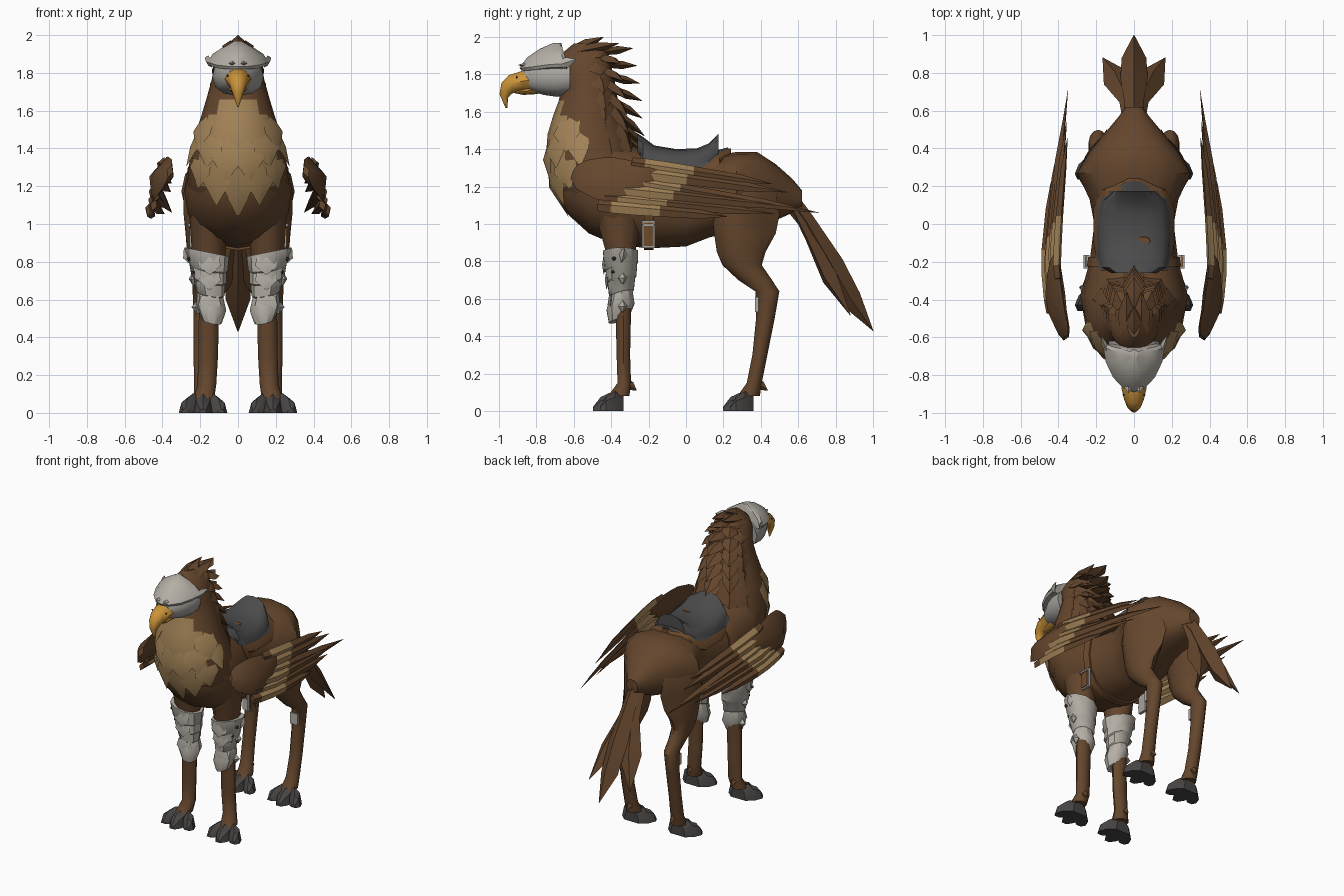
import bpy, bmesh, math
from mathutils import Vector as V

if "Cube" in bpy.data.objects:
    bpy.data.objects.remove(bpy.data.objects["Cube"])

COLOURS = {"brown": (0.128, 0.061, 0.026), "tan": (0.36, 0.225, 0.095),
           "plate": (0.46, 0.43, 0.38), "face_grey": (0.38, 0.36, 0.335),
           "beak_gold": (0.60, 0.29, 0.04), "claw_grey": (0.065, 0.06, 0.058),
           "saddle_grey": (0.072, 0.07, 0.07), "worn_leather": (0.15, 0.068, 0.025)}
MATS = {}
for key, col in COLOURS.items():
    MATS[key] = bpy.data.materials.new(key)
    MATS[key].diffuse_color = (*col, 1)


def finish(bm, name, mats, mirror=False, angle=40):
    bmesh.ops.recalc_face_normals(bm, faces=bm.faces)
    me = bpy.data.meshes.new(name)
    bm.to_mesh(me)
    bm.free()
    ob = bpy.data.objects.new(name, me)
    bpy.context.collection.objects.link(ob)
    for m in mats:
        me.materials.append(MATS[m])
    if mirror:
        ob.modifiers.new("Mirror", 'MIRROR')
    bpy.ops.object.select_all(action='DESELECT')
    ob.select_set(True)
    bpy.context.view_layer.objects.active = ob
    bpy.ops.object.shade_smooth_by_angle(angle=math.radians(angle))
    return ob


def skin(bm, rings, mats=None):
    """Bridge a list of vertex rings and cap both ends."""
    vr = [[bm.verts.new(p) for p in r] for r in rings]
    n = len(vr[0])
    for k in range(len(vr) - 1):
        for i in range(n):
            j = (i + 1) % n
            f = bm.faces.new((vr[k][i], vr[k][j], vr[k + 1][j], vr[k + 1][i]))
            f.material_index = mats[k] if mats else 0
    bm.faces.new(vr[0]).material_index = mats[0] if mats else 0
    bm.faces.new(vr[-1]).material_index = mats[-1] if mats else 0


def ring(x, y, z, rx, rv, a=0, n=12, p=1.0):
    """Oval ring; the second axis is tilted by a degrees from y towards z."""
    pts = []
    for i in range(n):
        t = 2 * math.pi * i / n
        c, s = math.cos(t), math.sin(t)
        c, s = math.copysign(abs(c) ** p, c), math.copysign(abs(s) ** p, s)
        r = math.radians(a)
        pts.append(V((x + rx * c, y + rv * s * math.cos(r), z + rv * s * math.sin(r))))
    return pts


def loft(name, rings, mat, mirror=False, n=12, p=1.0, clamp=None, angle=40):
    bm = bmesh.new()
    skin(bm, [[clamp(q) if clamp else q for q in ring(*r, n=n, p=p)] for r in rings])
    return finish(bm, name, [mat], mirror, angle)


def along(rows, x=0):
    """Rings along y from (y, top, bottom, half width)."""
    return [(x, y, (t + b) / 2, w, (t - b) / 2, 90) for y, t, b, w in rows]


def blade(bm, pts, widths, normal, thick, mats=None):
    """Feather or spike with a diamond section along a path."""
    pts, rings, wm = [V(p) for p in pts], [], max(widths)
    for i, (p, w) in enumerate(zip(pts, widths)):
        tan = (pts[min(i + 1, len(pts) - 1)] - pts[max(i - 1, 0)]).normalized()
        side = tan.cross(V(normal)).normalized()
        up = side.cross(tan) * thick * w / wm
        rings.append([p + side * w, p + up, p - side * w, p - up])
    skin(bm, rings, mats)


def spike(bm, base, tip, w, normal, thick=0.012, mat=0):
    b, t = V(base), V(tip)
    blade(bm, [b, b.lerp(t, .5), t], [w * .8, w, .002], normal, thick, [mat] * 2)


def box(bm, c, s):
    vs = bmesh.ops.create_cube(bm, size=1)['verts']
    for v in vs:
        v.co = V((v.co.x * s[0] + c[0], v.co.y * s[1] + c[1], v.co.z * s[2] + c[2]))


# Torso
loft("torso", along([(-.69, 1.36, 1.16, .08), (-.63, 1.44, 1.05, .18), (-.52, 1.49, .95, .26),
     (-.38, 1.46, .89, .285), (-.2, 1.39, .87, .235), (0, 1.34, .88, .21), (.13, 1.36, .93, .235),
     (.27, 1.385, .96, .3), (.38, 1.385, 1.0, .235), (.48, 1.32, 1.02, .155),
     (.57, 1.24, 1.06, .08), (.62, 1.18, 1.09, .045)]), "brown", n=16, p=.88)

# Neck with a pale throat: z, centre y, half width, half depth
NECK = [(1.0, -.44, .15, .1), (1.2, -.46, .27, .25), (1.35, -.5, .255, .25), (1.48, -.52, .225, .22),
        (1.58, -.525, .192, .185), (1.66, -.522, .168, .158), (1.76, -.52, .14, .14),
        (1.85, -.54, .125, .14), (1.91, -.54, .09, .125), (1.965, -.53, .035, .07)]


def neck_at(z):
    for a, b in zip(NECK, NECK[1:]):
        if z <= b[0]:
            t = max(0, (z - a[0]) / (b[0] - a[0]))
            return [a[k] + t * (b[k] - a[k]) for k in (1, 2, 3)]
    return NECK[-1][1:]


def on_neck(deg, z, out=0.0):
    """Point on the neck; 0 degrees is the front, 180 the back."""
    cy, rx, ry = neck_at(z)
    s, c = math.sin(math.radians(deg)), math.cos(math.radians(deg))
    return V(((rx + out) * s, cy - (ry + out) * c, z))


bm = bmesh.new()
skin(bm, [ring(0, cy, z, rx, ry, n=20) for z, cy, rx, ry in NECK])
for f in bm.faces:
    c = f.calc_center_median()
    cy, rx, ry = neck_at(c.z)
    if 1.2 < c.z < 1.66 and abs(c.x) < (.8 if c.z < 1.58 else .6) * rx and c.y < cy:
        f.material_index = 1
finish(bm, "neck", ["brown", "tan"])

# Breast feathers lying in two overlapping rows
bm = bmesh.new()
for degs, top, low, out in (((0, 26, 50, 74), 1.36, 1.04, .012), ((13, 38, 58), 1.47, 1.2, .014)):
    for d in degs:
        for s in ((1, -1) if d else (1,)):
            tip_z = low + .27 * (d / 75) ** 1.5
            top_z = max(top, tip_z + .2)
            mid_z = (top_z + tip_z) / 2
            blade(bm, [on_neck(s * d, top_z, -.02), on_neck(s * d, mid_z, .002),
                       on_neck(s * d, tip_z, .055 if tip_z < 1.14 else .025 if d > 70 else out)],
                  [.05, .085 if d < 70 else .06, .002],
                  (math.sin(math.radians(s * d)), -math.cos(math.radians(d)), 0), .02)
finish(bm, "breast_feathers", ["tan"], angle=50)

# Mane of spikes down the nape
bm = bmesh.new()
for i in range(8):
    z = 1.92 - .066 * i
    for d in (180, 148, 118):
        for s in ((1, -1) if d < 180 else (1,)):
            b = on_neck(s * d, z - (.03 if d == 148 else 0), -.02)
            out = V((math.sin(math.radians(s * d)), -math.cos(math.radians(d)), 0))
            reach = (.15 if d == 180 else .1 if d == 148 else .05) * (1 - .06 * max(0, i - 3))
            t = b + out * reach + V((0, .01, .02 - .028 * min(i, 5) - .05 * (d < 180)))
            spike(bm, b, t, .055, (out.x, out.y * .3, .9) if d == 180 else out, .022)
for x, y, ty, tz in ((0, -.62, -.44, 2.0), (.04, -.58, -.36, 1.965), (-.04, -.58, -.36, 1.965)):
    spike(bm, (x, y, 1.92), (x, ty, tz), .045, (0, 0, 1), .03)
finish(bm, "mane", ["brown"], angle=40)

# Head, beak and helmet
loft("face", along([(-.62, 1.88, 1.69, .136), (-.69, 1.88, 1.68, .136), (-.76, 1.87, 1.69, .115),
     (-.83, 1.85, 1.71, .08), (-.865, 1.83, 1.74, .05)]), "face_grey", p=.85)
loft("upper_beak", [(0, -.8, 1.77, .075, .06, 90), (0, -.87, 1.765, .066, .058, 92),
     (0, -.93, 1.75, .052, .052, 110), (0, -.96, 1.725, .04, .042, 132),
     (0, -.974, 1.685, .026, .026, 158), (0, -.96, 1.62, .004, .005, 180)], "beak_gold", n=10, p=1.1)
loft("lower_beak", along([(-.79, 1.74, 1.695, .055), (-.87, 1.73, 1.69, .04), (-.92, 1.72, 1.7, .012)]),
     "beak_gold", n=8)
loft("helmet", [(0, -.65, 1.82, .155, .23), (0, -.65, 1.835, .163, .24), (0, -.665, 1.89, .132, .185),
     (0, -.675, 1.935, .08, .11), (0, -.685, 1.968, .02, .025)], "plate", n=16, p=1.12, angle=25,
     clamp=lambda q: V((q.x, min(q.y, -.635 - .25 * max(0, q.z - 1.84)), q.z + .3 * max(0, abs(q.x) - .09))))
bm = bmesh.new()
spike(bm, (.14, -.68, 1.85), (.175, -.59, 1.88), .028, (1, 0, 0), .015)
spike(bm, (.03, -.84, 1.85), (.03, -.895, 1.85), .02, (0, 0, 1))
finish(bm, "helmet_points", ["plate"], True)
bm = bmesh.new()
for c, r in (((.062, -.822, 1.865), .009), ((.262, -.385, .815), .012), ((.23, -.39, .745), .012),
             ((.055, -.905, 1.785), .006)):
    vs = bmesh.ops.create_icosphere(bm, subdivisions=1, radius=r)['verts']
    bmesh.ops.translate(bm, verts=vs, vec=c)
finish(bm, "rivets", ["claw_grey"], True)


# Legs
def hip_shape(q):
    """Draw the haunch in to a ridge at its widest point."""
    lim = .31 - (.72 * (q.y - .27) if q.y > .27 else .6 * (.27 - q.y))
    return V((min(q.x, lim) if q.z > .93 else q.x, q.y, q.z))


loft("front_leg", [(.16, -.36, 1.08, .1, .14), (.155, -.35, .86, .09, .085), (.15, -.34, .6, .055, .05),
     (.155, -.335, .48, .053, .042), (.158, -.335, .3, .052, .038), (.165, -.33, .15, .05, .038),
     (.18, -.36, .08, .055, .06)], "brown", True, n=10)
loft("hind_leg", [(.15, .32, 1.28, .06, .08), (.17, .32, 1.17, .14, .16), (.19, .32, 1.05, .12, .18),
     (.19, .315, .95, .1, .165), (.19, .295, .85, .08, .13), (.19, .3, .78, .066, .105),
     (.19, .37, .7, .052, .09), (.19, .435, .64, .05, .064), (.19, .425, .5, .045, .05),
     (.19, .395, .3, .045, .04), (.185, .365, .15, .048, .04), (.18, .335, .08, .055, .06)],
     "brown", True, n=12, p=1.05, clamp=hip_shape)

# Clawed feet and heel spurs
bm, spurs = bmesh.new(), bmesh.new()
for dy in (0, .695):
    for dx, tip in ((-.09, -.46), (0, -.497), (.09, -.46)):
        x, y0 = .185 + .15 * dx, -.335
        rows = [(y0, .085, .045, 0), (y0 + (tip - y0) * .35, .105, .058, .45),
                (y0 + (tip - y0) * .75, .075, .046, .85), (tip, .022, .02, 1)]
        skin(bm, [[V((q.x, q.y, max(0, q.z))) for q in ring(x + dx * k * .9, y + dy, 0, w, h, 90, n=8)]
                  for y, h, w, k in rows])
    spike(spurs, (.175, -.33 + dy, .16), (.175, -.265 + dy * 1.01, .11), .025, (1, 0, 0), .02)
finish(bm, "claws", ["claw_grey"], True, 30)
finish(spurs, "heel_spurs", ["brown"], True)

# Layered shin armour, higher on the outside, with small outer points
loft("shin_armour", [(.165, -.35, .85, .118, .098), (.158, -.347, .775, .104, .094),
     (.158, -.345, .765, .098, .087), (.153, -.345, .705, .092, .085), (.153, -.345, .697, .085, .077),
     (.147, -.345, .635, .075, .07), (.147, -.345, .627, .069, .062), (.142, -.35, .56, .08, .078),
     (.138, -.36, .49, .052, .055)], "plate", True, n=10, angle=35,
     clamp=lambda q: V((q.x, q.y, q.z + .2 * (q.x - .155) + .25 * (q.y + .35) * (q.z < .8))))
bm = bmesh.new()
for z, x, t in ((.81, .24, .285), (.71, .22, .26), (.56, .19, .245)):
    spike(bm, (x, -.345, z), (t, -.33, z + (.06 if z > .8 else 0)), .035, (0, 1, 0), .025)
for z, y in ((.8, -.43), (.72, -.415), (.59, -.4)):
    spike(bm, (.15, y, z + .03), (.15, y - .01, z - .07), .06, (0, -1, 0), .014)
box(bm, (.19, .378, .57), (.06, .02, .08))
finish(bm, "armour_points", ["plate"], True)


# Folded wings
def wing_x(y, z):
    knots = [(-.62, .395), (-.45, .44), (-.2, .458), (.2, .418), (.75, .328)]
    for (a, xa), (b, xb) in zip(knots, knots[1:]):
        if y <= b:
            return xa + (y - a) / (b - a) * (xb - xa) - .25 * (z - 1.12)


bm = bmesh.new()
OUT = (.95, 0, .3)
COVERT = [(-.6, 1.28, .04), (-.56, 1.265, .085), (-.46, 1.245, .12), (-.37, 1.235, .125),
          (-.27, 1.25, .095), (-.19, 1.275, .06), (-.14, 1.29, .01)]
blade(bm, [(wing_x(y, z), y, z) for y, z, w in COVERT], [w for y, z, w in COVERT], OUT, .055)
TIPS = [(1.325, .46, 1.215), (1.285, .54, 1.17), (1.24, .71, 1.06),
        (1.19, .6, 1.085), (1.145, .47, 1.055), (1.1, .22, 1.04)]
for i, (z0, ty, tz) in enumerate(TIPS):
    t0 = -.22 - .036 * i
    ys = [t0 - .07, t0, t0 + .13, t0 + .26, t0 + .26 + (ty - t0 - .26) * .6, ty]
    pts = []
    for y in ys:
        z = z0 + (tz - z0) * (y - ys[0]) / (ty - ys[0])
        pts.append((wing_x(y, z) + .006 * (i % 2), y, z))
    blade(bm, pts, [.032, .037, .037, .034, .026, .001], OUT, .022, [0, 1, 1, 0, 0])
finish(bm, "wing", ["brown", "tan"], True, 50)

# Tail fan
bm = bmesh.new()
blade(bm, [(0, .5, 1.2), (0, .64, 1.02), (0, .78, .78), (0, .88, .6), (0, 1.0, .43)],
      [.055, .05, .072, .065, .002], (0, .85, .5), .065)
for s in (1, -1):
    blade(bm, [(.02 * s, .55, 1.15), (.035 * s, .66, .93), (.088 * s, .77, .71), (.165 * s, .88, .51)],
          [.04, .045, .078, .002], (s * .3, .8, .5), .045)
finish(bm, "tail", ["brown"], angle=50)

# Saddle, pad, worn patch, girth strap and buckles
loft("saddle", along([(-.26, 1.485, 1.22, .12), (-.23, 1.465, 1.2, .175), (-.17, 1.42, 1.2, .192),
     (-.05, 1.4, 1.2, .195), (.06, 1.405, 1.2, .187), (.12, 1.43, 1.2, .17), (.175, 1.485, 1.22, .11)]),
     "saddle_grey", n=16, p=.8, clamp=lambda q: V((q.x, q.y, max(q.z, 1.31))))
loft("saddle_pad", along([(-.245, 1.41, 1.2, .19), (-.1, 1.375, 1.15, .205), (.08, 1.375, 1.15, .205),
     (.17, 1.395, 1.2, .17), (.225, 1.41, 1.3, .05)]), "saddle_grey", n=16, p=.85,
     clamp=lambda q: V((q.x, q.y, max(q.z, 1.27))))
loft("pad_trim", along([(-.255, 1.39, 1.19, .19), (-.1, 1.36, 1.14, .214), (.08, 1.36, 1.14, .214),
     (.18, 1.395, 1.19, .178), (.24, 1.405, 1.3, .035)]), "worn_leather", n=16, p=.85,
     clamp=lambda q: V((q.x, q.y, max(q.z, 1.25))))
loft("worn_patch", [(.05, -.09, 1.396, .04, .025), (.05, -.09, 1.404, .036, .022)], "worn_leather", n=8)
loft("girth_strap", along([(-.225, 1.405, .86, .25), (-.175, 1.39, .86, .242)]), "worn_leather", n=16, p=.88)
bm = bmesh.new()
box(bm, (.25, -.2, .945), (.02, .055, .125))
finish(bm, "strap_end", ["worn_leather"], True)
bm = bmesh.new()
box(bm, (.245, -.2, .945), (.02, .07, .145))
box(bm, (.258, -.2, .995), (.02, .07, .012))
finish(bm, "buckle", ["face_grey"], True)

for m in bpy.data.materials:
    if m.users and not m.is_grease_pencil:
        m.use_nodes = True
        m.node_tree.nodes["Principled BSDF"].inputs["Base Color"].default_value = m.diffuse_color
